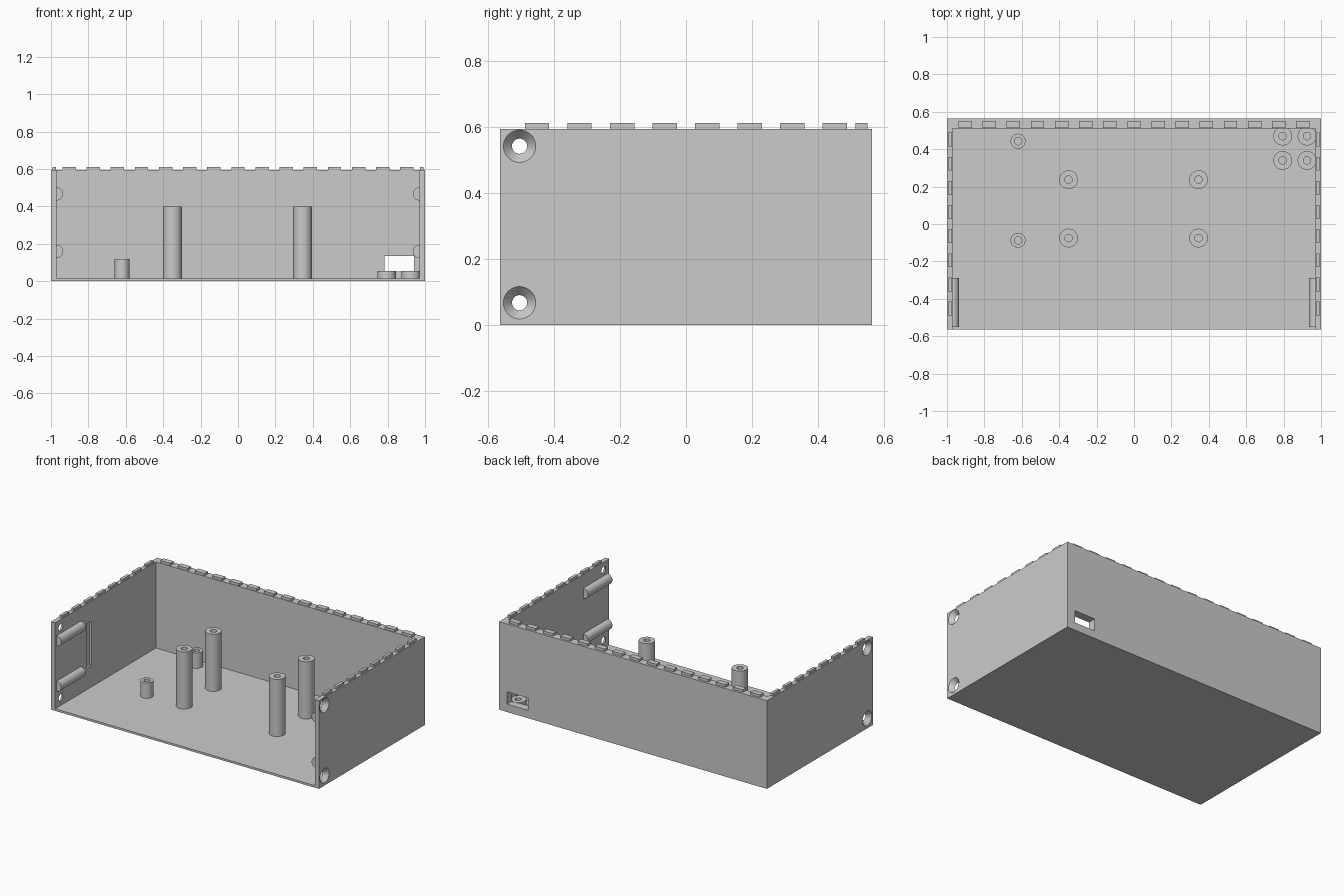
import bpy, bmesh, math
from mathutils import Matrix, Vector

cube = bpy.data.objects.get("Cube")
if cube:
    bpy.data.objects.remove(cube, do_unlink=True)

grey = bpy.data.materials.new("matte_grey")
grey.use_nodes = True
colour = (0.6, 0.6, 0.6, 1)
grey.diffuse_color = colour
grey.node_tree.nodes["Principled BSDF"].inputs["Base Color"].default_value = colour

# Case dimensions
HALF_X, HALF_Y, TOP = 1.0, 0.565, 0.595
IN_X, IN_BACK, FLOOR = 0.97, 0.51, 0.014
TAB_TOP, PITCH = 0.612, 0.129


def add_object(name, bm):
    bmesh.ops.recalc_face_normals(bm, faces=bm.faces)
    mesh = bpy.data.meshes.new(name)
    bm.to_mesh(mesh)
    bm.free()
    mesh.materials.append(grey)
    obj = bpy.data.objects.new(name, mesh)
    bpy.context.collection.objects.link(obj)
    return obj


def add_box(bm, low, high):
    low, high = Vector(low), Vector(high)
    matrix = Matrix.Translation((low + high) / 2) @ Matrix.Diagonal((*(high - low), 1))
    bmesh.ops.create_cube(bm, size=1, matrix=matrix)


def box(name, low, high):
    bm = bmesh.new()
    add_box(bm, low, high)
    return add_object(name, bm)


def smooth(obj):
    bpy.ops.object.select_all(action='DESELECT')
    obj.select_set(True)
    bpy.context.view_layer.objects.active = obj
    bpy.ops.object.shade_smooth_by_angle(angle=math.radians(30))


def cut(target, cutter):
    cutter.hide_render = True
    mod = target.modifiers.new("cut", 'BOOLEAN')
    mod.operation, mod.solver, mod.object = 'DIFFERENCE', 'EXACT', cutter
    bpy.context.view_layer.objects.active = target
    bpy.ops.object.modifier_apply(modifier=mod.name)
    bpy.data.objects.remove(cutter, do_unlink=True)


def post(name, x, y, radius, top, bore=0.02):
    # Hollow post: a rectangular section spun around its axis
    bm = bmesh.new()
    base = FLOOR - 0.004
    section = [(bore, FLOOR), (radius, base), (radius, top), (bore, top)]
    verts = [bm.verts.new((r, 0, z)) for r, z in section]
    edges = [bm.edges.new((verts[i], verts[(i + 1) % 4])) for i in range(4)]
    bmesh.ops.spin(bm, geom=verts + edges, cent=(0, 0, 0), axis=(0, 0, 1),
                   angle=math.tau, steps=48)
    bmesh.ops.remove_doubles(bm, verts=bm.verts, dist=0.0001)
    bmesh.ops.translate(bm, verts=bm.verts, vec=(x, y, 0))
    smooth(add_object(name, bm))


def ridge(name, side, z, radius=0.035):
    # Half-round rail on an inner side wall
    bm = bmesh.new()
    arc = [math.pi * (i / 24 - 0.5) for i in range(25)]
    face = bm.faces.new([bm.verts.new((side * (IN_X - radius * math.cos(a)), -0.55,
                                       z + radius * math.sin(a))) for a in arc])
    new = bmesh.ops.extrude_face_region(bm, geom=[face], use_keep_orig=True)["geom"]
    bmesh.ops.translate(bm, verts=[v for v in new if isinstance(v, bmesh.types.BMVert)],
                        vec=(0, 0.26, 0))
    smooth(add_object(name, bm))


# Open-fronted, open-topped case
case = box("case", (-HALF_X, -HALF_Y, 0), (HALF_X, HALF_Y, TOP))
cut(case, box("cavity", (-IN_X, -1, FLOOR), (IN_X, IN_BACK, 1)))
cut(case, box("port_cutter", (0.784, 0.4, 0.053), (0.941, 0.7, 0.136)))
cut(case, box("slot_cutter", (-0.985, -0.23, 0.16), (-0.9, -0.18, 0.457)))

# Countersunk screw holes near the front of both side walls
for side in (-1, 1):
    for z in (0.067, 0.542):
        bm = bmesh.new()
        turn = Matrix.Rotation(side * math.pi / 2, 4, 'Y')
        bmesh.ops.create_cone(bm, cap_ends=True, segments=48, radius1=0.0143,
                              radius2=0.0577, depth=0.05,
                              matrix=Matrix.Translation((side * 0.985, -0.505, z)) @ turn)
        cut(case, add_object("screw_cutter", bm))
smooth(case)

# Locating tabs along the rim
bm = bmesh.new()
for i in range(15):
    x = (i - 7) * PITCH
    add_box(bm, (x - 0.036, 0.514, TOP - 0.005), (x + 0.036, 0.55, TAB_TOP))
add_object("back_tabs", bm)
for side, name in ((-1, "right_tabs"), (1, "left_tabs")):
    bm = bmesh.new()
    for i in range(8):
        y = -0.452 + i * PITCH
        xs = sorted((side * 0.972, side * 0.992))
        add_box(bm, (xs[0], y - 0.037, TOP - 0.005), (xs[1], y + 0.037, TAB_TOP))
    add_object(name, bm)

# Half-round rails
for side, name in ((-1, "right"), (1, "left")):
    ridge(name + "_lower_rail", side, 0.16)
    ridge(name + "_upper_rail", side, 0.467)

# Mounting posts
for x in (-0.35, 0.345):
    for y in (-0.075, 0.237):
        post("tall_post", x, y, 0.05, 0.4)
for y in (-0.087, 0.443):
    post("short_post", -0.62, y, 0.04, 0.118)
for x in (0.795, 0.925):
    for y in (0.34, 0.47):
        post("corner_post", x, y, 0.05, 0.055)
